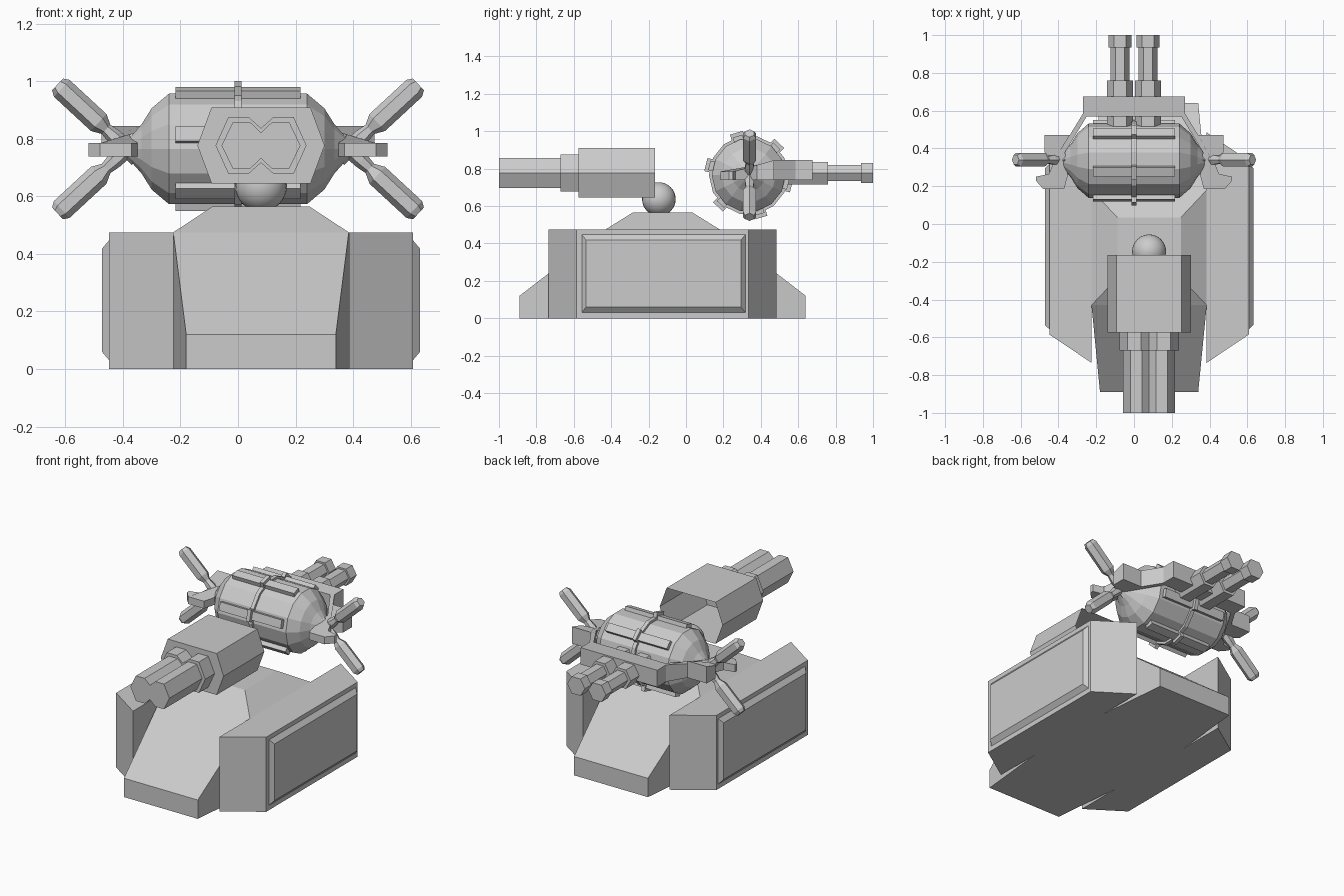
import bpy, bmesh
from math import pi, sin, cos, radians
from mathutils import Vector, Matrix

if "Cube" in bpy.data.objects:
    bpy.data.objects.remove(bpy.data.objects["Cube"])


def finish(bm, name, fix=True):
    if fix:
        bmesh.ops.recalc_face_normals(bm, faces=bm.faces)
    me = bpy.data.meshes.new(name)
    bm.to_mesh(me)
    bm.free()
    ob = bpy.data.objects.new(name, me)
    bpy.context.collection.objects.link(ob)
    return ob


def hull(name, pts):
    bm = bmesh.new()
    for p in pts:
        bm.verts.new(p)
    bmesh.ops.convex_hull(bm, input=bm.verts)
    bmesh.ops.dissolve_limit(bm, angle_limit=0.01, verts=bm.verts, edges=bm.edges)
    return finish(bm, name)


def loft(name, rings, cap_start=True, cap_end=True):
    """Skin a list of equal-length point rings."""
    bm = bmesh.new()
    vs = [[bm.verts.new(p) for p in r] for r in rings]
    n = len(rings[0])
    for a, b in zip(vs, vs[1:]):
        for i in range(n):
            bm.faces.new((a[i], a[(i + 1) % n], b[(i + 1) % n], b[i]))
    if cap_start:
        bm.faces.new(vs[0])
    if cap_end:
        bm.faces.new(vs[-1])
    return finish(bm, name)


def turned(name, profile, sides, origin, direction, phase=0.0):
    """Revolve (distance, radius) pairs about a direction."""
    q = Vector(direction).to_track_quat('Z', 'Y')
    rings = [[q @ Vector((r * cos(phase + 2 * pi * i / sides), r * sin(phase + 2 * pi * i / sides), d))
              + Vector(origin) for i in range(sides)] for d, r in profile]
    return loft(name, rings)


# Hull: central wedge, side pods and raised side panels
CX, CY = 0.08, -0.125
pts = []
for sx in (-1, 1):
    for sy in (-1, 1):
        for w, l, z in ((.26, .765, 0), (.26, .765, .12), (.305, .305, 0),
                        (.305, .305, .475), (.168, .16, .565)):
            pts.append((CX + sx * w, CY + sy * l, z))
hull("hull_centre", pts)
for side, sx in (("left", -1), ("right", 1)):
    hull(side + "_pod", [(CX + sx * w, CY + sy * l, z) for w, l in ((.528, .46), (.305, .61))
                         for sy in (-1, 1) for z in (0, .475)])
    hull(side + "_pod_panel", [(CX + sx * x, -.12 + sy * l, .239 + sz * h)
                               for x, l, h in ((.525, .44, .212), (.552, .415, .18))
                               for sy in (-1, 1) for sz in (-1, 1)])

# Front turret: ball joint, open-backed hexagonal housing, twin barrels
bm = bmesh.new()
bmesh.ops.create_uvsphere(bm, u_segments=24, v_segments=16, radius=.09,
                          matrix=Matrix.Translation((CX, -.145, .637)))
ball = finish(bm, "ball_joint")
for p in ball.data.polygons:
    p.use_smooth = True

GZ = .777
hexa = [(-.221, 0), (-.172, .132), (.172, .132), (.221, 0), (.172, -.132), (-.172, -.132)]
loft("front_gun_housing", [[(CX + x, y, GZ + z) for x, z in hexa] for y in (-.575, -.165)],
     cap_end=False)


def twin(w, h, notch):
    q = [(-w, 0), (-w * .72, h), (-w * .27, h), (0, notch), (w * .27, h), (w * .72, h), (w, 0)]
    return q + [(x, -z) for x, z in q[-2:0:-1]]


for name, shape, y0, y1 in (("front_gun_collar", twin(.158, .098, .06), -.67, -.57),
                            ("front_gun_barrels", twin(.137, .08, .045), -1.0, -.66)):
    loft(name, [[(CX + x, y, GZ + z) for x, z in shape] for y in (y0, y1)])

# Rear turret: faceted barrel-shaped body along x
RY, RZ = .335, .765
half = [(.24, .197), (.30, .145), (.335, .088), (.385, .03)]
turned("rear_turret_body", [(-d, r) for d, r in half[::-1]] + half, 14, (0, RY, RZ), (1, 0, 0))
turned("rear_turret_ring", [(-.012, .212), (.012, .212)], 14, (0, RY, RZ), (1, 0, 0))


# Ribs and their clips, six around the body
def bar(name, ang, hx, hw, r0, r1):
    out = Vector((0, cos(ang), sin(ang)))
    tan = Vector((0, -sin(ang), cos(ang)))
    c = Vector((0, RY, RZ))
    hull(name, [c + Vector((sx * hx, 0, 0)) + out * r + tan * (st * hw)
                for sx in (-1, 1) for st in (-1, 1) for r in (r0, r1)])


for k in range(6):
    a = radians(46 + 60 * k)
    bar("rib_%d" % k, a, .217, .026, .17, .217)
    bar("rib_clip_%d" % k, a, .012, .036, .17, .236)

# Thruster arms forming an X at both ends
for sx in (-1, 1):
    for sz in (-1, 1):
        turned("arm_%s_%s" % ("left" if sx < 0 else "right", "lower" if sz < 0 else "upper"),
               [(-.05, .03), (.06, .028), (.10, .022), (.135, .04), (.31, .04), (.33, .028)], 6,
               (sx * .385, RY + .005, RZ), (sx * .735, 0, sz * .68), pi / 2)

# Yoke bracket: plan outline extruded, thinner toward the front
right = [(.27, .675), (.27, .585), (.34, .47), (.475, .47), (.475, .38), (.42, .34), (.45, .265),
         (.52, .25), (.52, .23), (.48, .185), (.37, .185), (.35, .26), (.365, .38), (.25, .57)]
plan = right + [(-x, y) for x, y in right[::-1]]


def top_z(y):
    return .785 + .06 * min(1, max(0, (y - .26) / .21))


loft("yoke_bracket", [[(x, y, .738) for x, y in plan], [(x, y, top_z(y)) for x, y in plan]])

# Rear twin guns: sleeve, barrel and muzzle
for sx in (-1, 1):
    turned("rear_gun_left" if sx < 0 else "rear_gun_right",
           [(0, .069), (.26, .069), (.26, .05), (.435, .05), (.435, .062), (.5, .062)], 6,
           (sx * .074, .5, .776), (0, 1, 0))
